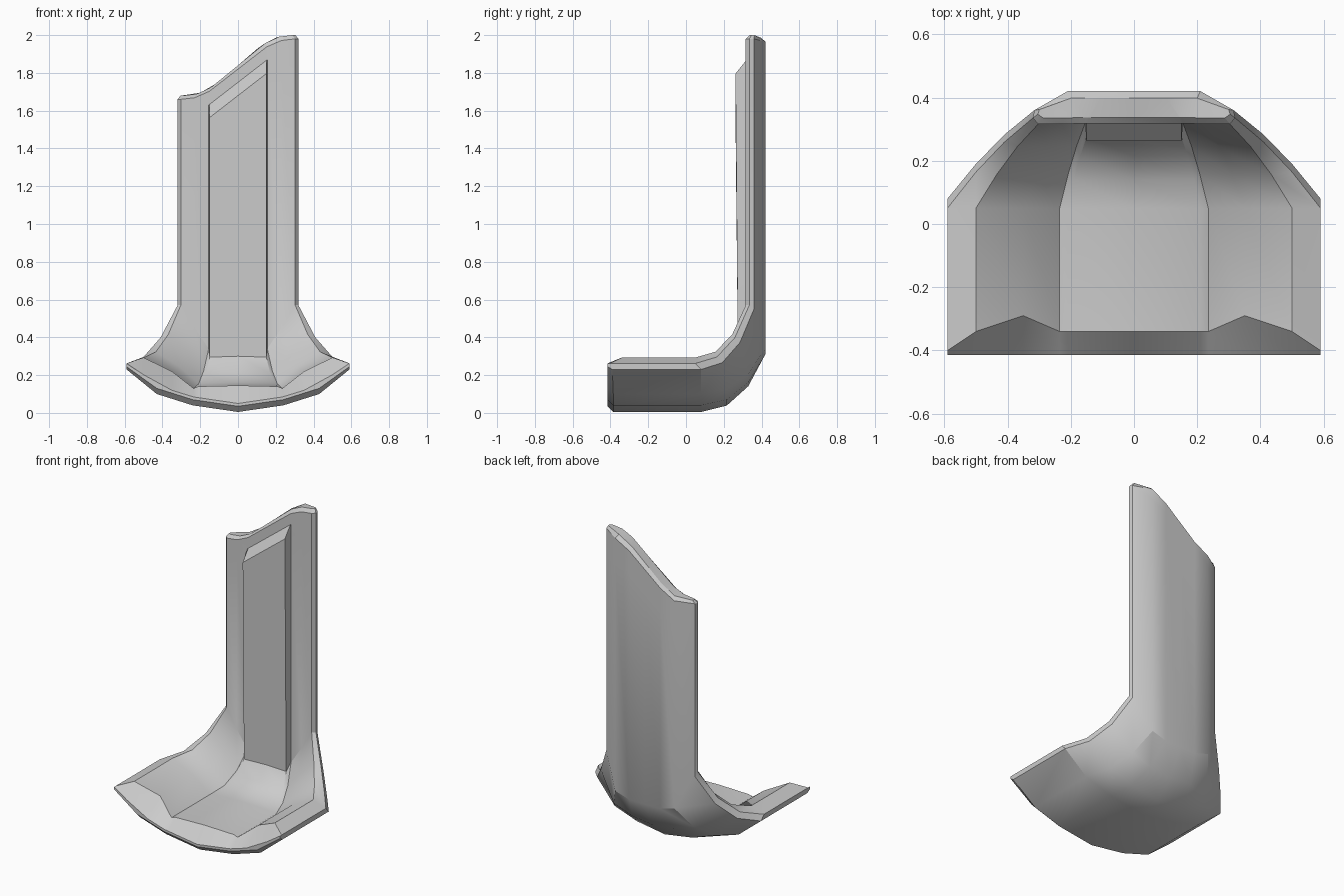
import bpy, bmesh, math
from mathutils import Vector

if "Cube" in bpy.data.objects:
    bpy.data.objects.remove(bpy.data.objects["Cube"])

# Half cross-section, from the outer centre line round the edge to the inner centre line.
# Each column: floor x, floor z, front y, post x, post y, height where the bend ends
COLUMNS = [
    (0.00, 0.005, -0.385, 0.00, 0.42, 0.31),    # outer skin
    (0.24, 0.04, -0.385, 0.11, 0.42, 0.31),
    (0.43, 0.10, -0.385, 0.21, 0.42, 0.34),
    (0.59, 0.23, -0.39, 0.315, 0.36, 0.55),
    (0.59, 0.262, -0.40, 0.32, 0.335, 0.57),    # rim
    (0.50, 0.293, -0.34, 0.303, 0.316, 0.57),
    (0.35, 0.22, -0.29, 0.23, 0.316, 0.45),     # inner skin
    (0.235, 0.13, -0.34, 0.155, 0.318, 0.34),
    (0.21, 0.14, -0.34, 0.15, 0.275, 0.295),    # raised rib
    (0.00, 0.145, -0.34, 0.00, 0.275, 0.30),
]
OUTER, RIB = 4, 8
BEND_STEPS = 3


def top_z(x):
    """Slanted S-curve of the post's upper end."""
    return 1.84 + 0.16 * math.sin(math.pi / 2 * max(-1, min(1, x / 0.29)))


def under_z(x):
    """Height of the floor's underside at x."""
    for a, b in zip(COLUMNS[:3], COLUMNS[1:4]):
        if x <= b[0]:
            return a[1] + (b[1] - a[1]) * (x - a[0]) / (b[0] - a[0])
    return COLUMNS[3][1]


def column_path(i, side):
    """Points of one column, from the front lip along the floor and up the post."""
    fx, fz, fy, px, py, pz = COLUMNS[i]
    outer, rib = i < OUTER, i >= RIB
    # front lip
    lip = under_z(fx) + (0.03 if outer else 0.045)
    if i == 3:
        lip = 0.245
    if i == OUTER:
        lip = 0.262
    pts = [Vector((fx, -0.415, lip)), Vector((fx, fy, fz))]
    # floor to post bend
    a = Vector((fx, 0.08 if outer else 0.05, fz))
    c = Vector((px, py, pz))
    b = Vector(((fx + px) / 2, a.y + 0.65 * (c.y - a.y), fz))
    for k in range(BEND_STEPS + 1):
        t = k / BEND_STEPS
        pts.append(a * (1 - t) ** 2 + b * 2 * t * (1 - t) + c * t * t)
    # post, rib end and bevelled top
    top = top_z(px * side)
    flush = 0.318 if rib else py
    pts.append(Vector((px, 0.262 if rib else py, top - 0.16)))
    pts.append(Vector((px, flush, top - 0.09)))
    pts.append(Vector((px, flush, top - 0.02)))
    pts.append(Vector((px * 0.95, 0.365 + (flush - 0.365) * 0.6, top)))
    return [Vector((p.x * side, p.y, p.z)) for p in pts]


# Bent plate: dished floor, curved heel and upright post with rib
n = len(COLUMNS)
order = [(i, 1) for i in range(n)] + [(i, -1) for i in range(n - 2, 0, -1)]
bm = bmesh.new()
grid = [[bm.verts.new(p) for p in column_path(i, s)] for i, s in order]
for j, col in enumerate(grid):
    nxt = grid[(j + 1) % len(grid)]
    for k in range(len(col) - 1):
        bm.faces.new((col[k], nxt[k], nxt[k + 1], col[k + 1]))
for end in (0, -1):
    bm.faces.new([col[end] for col in grid])
bmesh.ops.triangulate(bm, faces=[f for f in bm.faces if len(f.verts) > 4])
bmesh.ops.recalc_face_normals(bm, faces=bm.faces)
mesh = bpy.data.meshes.new("bent_plate")
bm.to_mesh(mesh)
bm.free()
plate = bpy.data.objects.new("bent_plate", mesh)
bpy.context.collection.objects.link(plate)
bpy.context.view_layer.objects.active = plate
plate.select_set(True)
bpy.ops.object.shade_smooth_by_angle(angle=math.radians(30))
